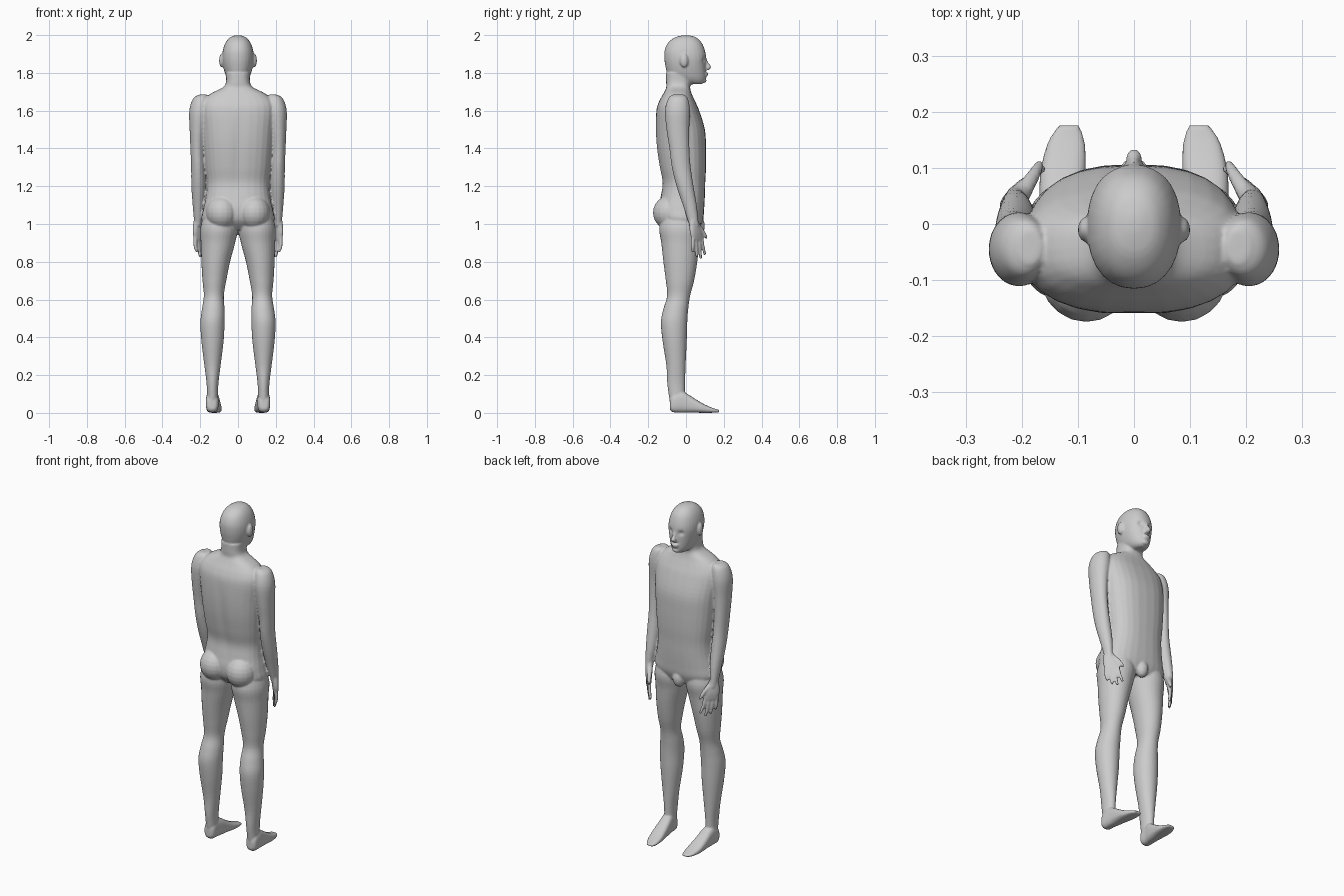
import bpy, bmesh, math
from mathutils import Matrix, Vector

bm = bmesh.new()
SIDES = (1, -1)


def spline(rows, steps=4):
    """Catmull-Rom interpolation through the section rows."""
    out = []
    for i in range(len(rows) - 1):
        p0, p1 = rows[max(i - 1, 0)], rows[i]
        p2, p3 = rows[i + 1], rows[min(i + 2, len(rows) - 1)]
        for k in range(steps):
            t = k / steps
            out.append([0.5 * (2 * b + (c - a) * t + (2 * a - 5 * b + 4 * c - d) * t * t
                               + (3 * b - a - 3 * c + d) * t ** 3)
                        for a, b, c, d in zip(p0, p1, p2, p3)])
    return out + [list(rows[-1])]


def loft(rows, s=1, axis="z", power=2.0, turn=0.0, n=28):
    """Rows are x, y, z, radius a, radius b of superelliptic sections."""
    rings = []
    for x, y, z, ra, rb in spline(rows):
        ring = []
        for k in range(n):
            a = 2 * math.pi * k / n
            c, d = math.cos(a), math.sin(a)
            u = max(ra, .002) * math.copysign(abs(c) ** (2 / power), c)
            v = max(rb, .002) * math.copysign(abs(d) ** (2 / power), d)
            if axis == "z":
                p = (x + u * math.cos(turn) - v * math.sin(turn),
                     y + u * math.sin(turn) + v * math.cos(turn), z)
            else:
                p = (x + u, y, z + v)
            ring.append(bm.verts.new((p[0] * s, p[1], p[2])))
        rings.append(ring)
    for r0, r1 in zip(rings, rings[1:]):
        for k in range(n):
            j = (k + 1) % n
            bm.faces.new((r0[k], r0[j], r1[j], r1[k]))
    bm.faces.new(rings[0])
    bm.faces.new(rings[-1])


def ball(loc, size):
    m = Matrix.Translation(loc) @ Matrix.Diagonal((*size, 1))
    bmesh.ops.create_uvsphere(bm, u_segments=20, v_segments=12, radius=1, matrix=m)


def span(z, half, back, front):
    """Centred section from its half width and its back and front depth."""
    return (0, (back + front) / 2, z, half, (front - back) / 2)


# head
loft([span(1.999, .012, -.015, .015), span(1.988, .042, -.058, .053),
      span(1.96, .066, -.095, .083), span(1.92, .080, -.113, .10),
      span(1.88, .084, -.115, .107), span(1.84, .080, -.11, .105),
      span(1.80, .070, -.10, .105), span(1.77, .058, -.08, .104),
      span(1.75, .042, -.03, .096), span(1.74, .025, .02, .08)], power=2.2)
# nose, lips, chin
loft([(0, .10, 1.878, .006, .008), (0, .109, 1.85, .009, .012),
      (0, .116, 1.832, .014, .018), (0, .108, 1.815, .014, .014)])
ball((0, .105, 1.796), (.024, .013, .006))
ball((0, .103, 1.785), (.020, .013, .006))
ball((0, .095, 1.760), (.022, .014, .013))

# neck and torso
loft([span(1.80, .064, -.105, .04), span(1.75, .064, -.105, .028),
      span(1.722, .082, -.105, .022), span(1.69, .145, -.12, .03),
      span(1.65, .187, -.142, .048), span(1.60, .200, -.157, .07),
      span(1.50, .192, -.161, .10), span(1.40, .184, -.155, .106),
      span(1.30, .174, -.14, .106), span(1.22, .165, -.125, .102),
      span(1.15, .170, -.133, .10), span(1.08, .184, -.145, .096),
      span(1.02, .192, -.135, .09), span(.97, .15, -.09, .07)], power=2.5)
ball((0, .065, .99), (.035, .035, .05))

for s in SIDES:
    # ear
    ball((s * .087, -.010, 1.865), (.013, .022, .036))
    # buttock
    ball((s * .085, -.085, 1.06), (.085, .09, .09))
    # arm
    loft([(.185, -.04, 1.685, .02, .03), (.195, -.042, 1.665, .042, .052),
          (.204, -.045, 1.60, .054, .066), (.212, -.043, 1.50, .044, .060),
          (.215, -.035, 1.40, .037, .053), (.212, -.025, 1.30, .036, .050),
          (.210, -.005, 1.20, .037, .045), (.210, .020, 1.10, .030, .037),
          (.212, .037, 1.02, .021, .028), (.211, .043, .99, .018, .026)], s)
    # palm, turned inwards
    turn = math.radians(135)
    loft([(.212, .038, 1.03, .022, .018), (.210, .046, .99, .034, .018),
          (.207, .054, .95, .042, .016), (.203, .060, .915, .038, .011)],
         s, turn=turn, power=2.4)
    # fingers, splayed and curling slightly
    for t, tip in ((-1.5, .85), (-.5, .825), (.5, .815), (1.5, .835)):
        bx, by = .204 - .0145 * t, .058 + .0145 * t
        tx, ty = .192 - .018 * t, .067 + .021 * t
        loft([(bx, by, .94, .011, .010), ((bx + tx) / 2 + .004, (by + ty) / 2, .885, .010, .009),
              (tx, ty, tip + .008, .008, .008), (tx, ty, tip, .004, .004)], s, n=12)
    # thumb
    loft([(.197, .058, 1.0, .015, .015), (.180, .085, .965, .012, .013),
          (.170, .103, .935, .009, .010), (.167, .108, .923, .004, .005)], s, n=12)
    # leg
    loft([(.095, -.03, 1.07, .08, .09), (.100, -.03, .98, .099, .112),
          (.106, -.03, .90, .091, .101), (.118, -.03, .80, .076, .090),
          (.125, -.032, .70, .063, .075), (.128, -.039, .62, .053, .061),
          (.131, -.054, .55, .060, .066), (.135, -.063, .48, .064, .070),
          (.135, -.060, .38, .059, .064), (.135, -.053, .25, .043, .051),
          (.135, -.052, .15, .031, .047), (.135, -.046, .06, .029, .040)], s)
    # foot, a wedge running forward
    loft([(.137, -.086, .045, .018, .026), (.137, -.07, .050, .032, .046),
          (.136, -.03, .058, .034, .056), (.133, .0, .053, .036, .052),
          (.130, .05, .037, .039, .036), (.126, .10, .022, .040, .022),
          (.120, .15, .012, .032, .011), (.116, .176, .009, .018, .007)],
         s, axis="y", power=2.8)

# fuse all parts into one skin
bmesh.ops.recalc_face_normals(bm, faces=bm.faces)
mesh = bpy.data.meshes.new("body")
bm.to_mesh(mesh)
bm.free()
body = bpy.data.objects.new("body", mesh)
bpy.context.collection.objects.link(body)
bpy.context.view_layer.objects.active = body
body.select_set(True)
rem = body.modifiers.new("fuse", "REMESH")
rem.mode = "VOXEL"
rem.voxel_size = .0055
smo = body.modifiers.new("soften", "SMOOTH")
smo.factor, smo.iterations = .5, 3
for name in ("fuse", "soften"):
    bpy.ops.object.modifier_apply(modifier=name)

# eye sockets and spine groove
for v in body.data.vertices:
    p = v.co
    if p.y > .05 and p.z > 1.8:
        d = (Vector((abs(p.x), p.z)) - Vector((.034, 1.868))).length
        p.y -= .010 * math.exp(-(d / .014) ** 2)
    elif p.y < -.08 and 1.15 < p.z < 1.6:
        p.y += .006 * math.exp(-(p.x / .025) ** 2) * math.sin((p.z - 1.15) / .45 * math.pi)

# one plain grey
grey = bpy.data.materials.new("plain grey")
grey.diffuse_color = (.6, .6, .6, 1)
body.data.materials.clear()
body.data.materials.append(grey)
bpy.ops.object.shade_smooth()
